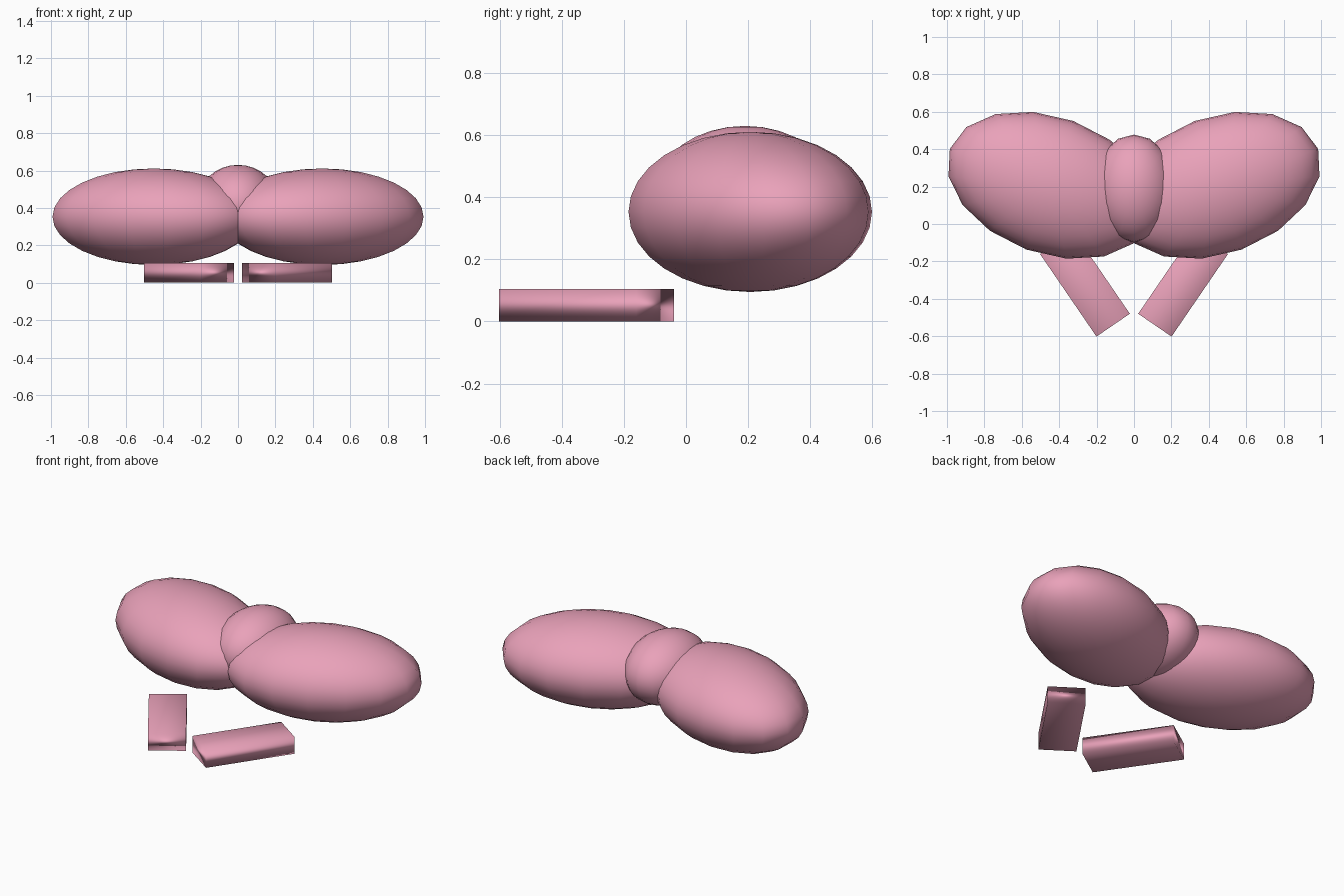
import bpy
import math

if "Cube" in bpy.data.objects:
    bpy.data.objects.remove(bpy.data.objects["Cube"])

pink = bpy.data.materials.new("pink_ribbon")
pink.diffuse_color = (0.82, 0.36, 0.49, 1)
pink.use_nodes = True
pink.node_tree.nodes["Principled BSDF"].inputs["Base Color"].default_value = pink.diffuse_color


def finish(obj, name, scale, turn):
    obj.name = name
    obj.scale = scale
    obj.rotation_euler[2] = turn
    obj.data.materials.append(pink)
    bpy.ops.object.shade_smooth()


def ellipsoid(name, centre, radii, turn=0):
    bpy.ops.mesh.primitive_uv_sphere_add(segments=16, ring_count=16, radius=1, location=centre)
    finish(bpy.context.object, name, radii, turn)


def slab(name, centre, size, turn):
    bpy.ops.mesh.primitive_cube_add(size=1, location=centre)
    finish(bpy.context.object, name, size, turn)


# Puffy loops and flat ribbon tails, mirrored left and right
for side, s in (("left", -1), ("right", 1)):
    ellipsoid(side + "_loop", (s * 0.45, 0.207, 0.353), (0.569, 0.366, 0.258),
              s * math.radians(20))
    slab(side + "_tail", (s * 0.2625, -0.32, 0.0525), (0.216, 0.535, 0.105), -s * 0.6)

# Centre knot
ellipsoid("knot", (0, 0.19, 0.42), (0.22, 0.288, 0.21))
